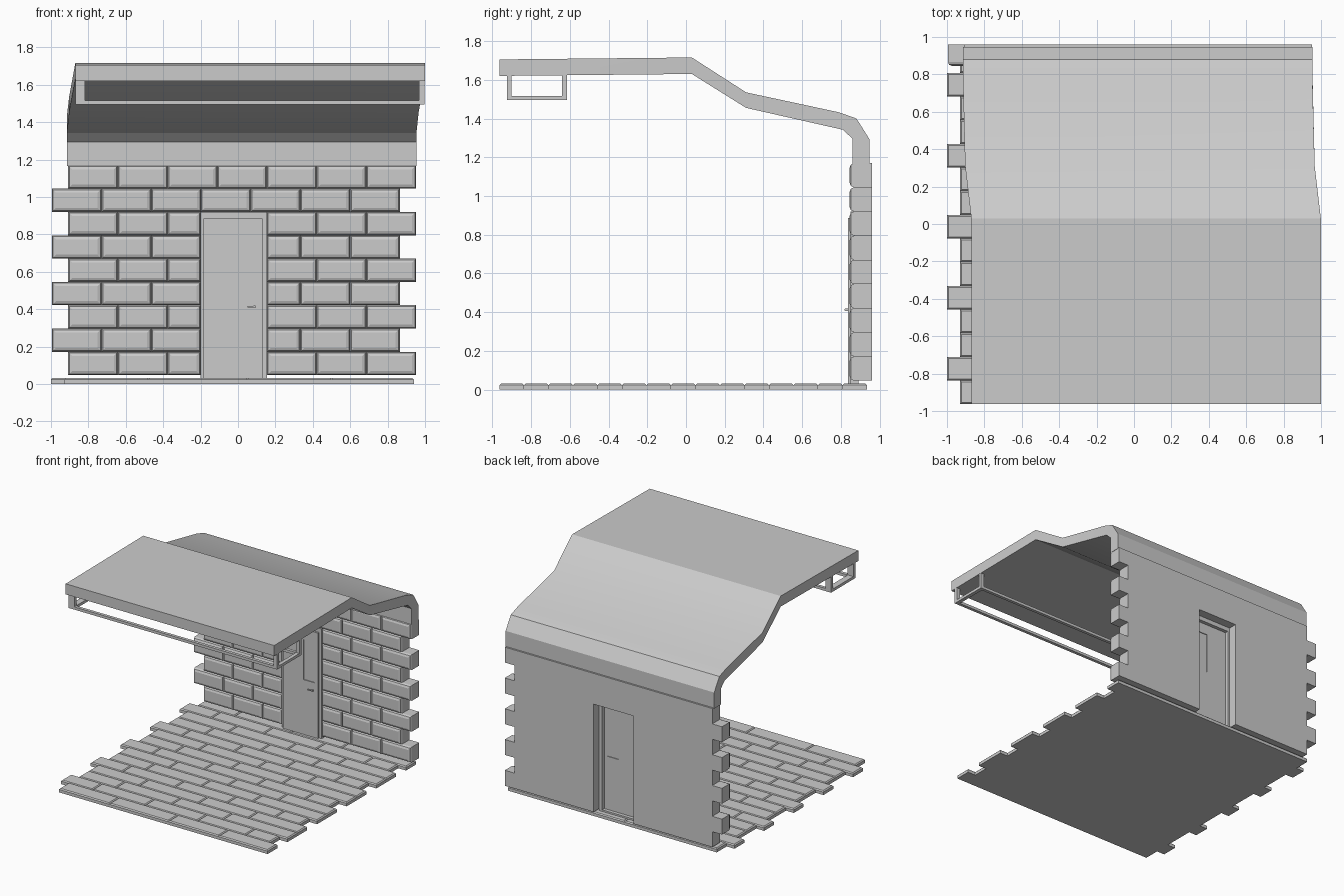
import bpy, bmesh, math

if "Cube" in bpy.data.objects:
    bpy.data.objects.remove(bpy.data.objects["Cube"])


def finish(name, bm, smooth=None):
    bmesh.ops.recalc_face_normals(bm, faces=bm.faces)
    me = bpy.data.meshes.new(name)
    bm.to_mesh(me)
    bm.free()
    ob = bpy.data.objects.new(name, me)
    bpy.context.collection.objects.link(ob)
    if smooth:
        bpy.ops.object.select_all(action='DESELECT')
        ob.select_set(True)
        bpy.context.view_layer.objects.active = ob
        bpy.ops.object.shade_smooth_by_angle(angle=math.radians(smooth))
    return ob


def box(bm, x0, x1, y0, y1, z0, z1, bevel=0, side=None, segments=1):
    """Box; optionally bevels the rim of one face: side is (axis, coordinate)."""
    vs = [bm.verts.new((x, y, z)) for x in (x0, x1) for y in (y0, y1) for z in (z0, z1)]
    fs = [bm.faces.new([vs[i] for i in q]) for q in
          ((0, 1, 3, 2), (4, 6, 7, 5), (0, 4, 5, 1), (2, 3, 7, 6), (0, 2, 6, 4), (1, 5, 7, 3))]
    if bevel:
        axis, pos = side
        face = next(f for f in fs if all(abs(v.co[axis] - pos) < 1e-6 for v in f.verts))
        bmesh.ops.bevel(bm, geom=list(face.edges), offset=bevel, segments=segments,
                        profile=0.5, affect='EDGES')


def ring(bm, outer, inner, d0, d1, place):
    """Rectangular ring between two rectangles (u0,u1,v0,v1), extruded d0..d1."""
    loops = []
    for d in (d0, d1):
        for u0, u1, v0, v1 in (outer, inner):
            loops.append([bm.verts.new(place(u, v, d)) for u, v in
                          ((u0, v0), (u1, v0), (u1, v1), (u0, v1))])
    a, b, c, e = loops
    for p, q in ((a, b), (b, e), (e, c), (c, a)):
        for i in range(4):
            j = (i + 1) % 4
            bm.faces.new((p[i], p[j], q[j], q[i]))


def upright(u, v, d):
    return (u, d, v)


def level(u, v, d):
    return (u, v, d)


# Roof: bent slab that shifts sideways past the ridge
# (outer y, outer z, inner y, inner z, left x)
profile = [(-0.963, 1.705, -0.963, 1.62, -0.87), (0.03, 1.715, 0.03, 1.63, -0.87),
           (0.31, 1.535, 0.31, 1.455, -0.903), (0.79, 1.432, 0.81, 1.342, -0.915),
           (0.88, 1.40, 0.86, 1.295, -0.915), (0.946, 1.295, 0.86, 1.28, -0.915),
           (0.946, 1.165, 0.86, 1.165, -0.915)]
bm = bmesh.new()
stations = []
for yo, zo, yi, zi, x in profile:
    stations.append([bm.verts.new(p) for p in
                     ((x, yo, zo), (x + 1.869, yo, zo), (x + 1.869, yi, zi), (x, yi, zi))])
for s, t in zip(stations, stations[1:]):
    for i in range(4):
        j = (i + 1) % 4
        bm.faces.new((s[i], s[j], t[j], t[i]))
bm.faces.new(stations[0])
bm.faces.new(stations[-1])
finish("roof", bm, 30)

# Hanging frame under the front edge of the roof
bm = bmesh.new()
X0, X1, Y0, Y1 = -0.869, 0.998, -0.925, -0.615
ring(bm, (X0, X1, Y0, Y1), (X0 + 0.05, X1 - 0.03, Y0 + 0.025, Y1 - 0.025), 1.495, 1.517, level)
for x0, x1 in ((X0, X0 + 0.05), (X1 - 0.03, X1)):
    for y0, y1 in ((Y0, Y0 + 0.025), (Y1 - 0.025, Y1)):
        box(bm, x0, x1, y0, y1, 1.517, 1.625)
finish("hanging_frame", bm)

# Brick wall: staggered courses with a gap for the door
W, H, BASE = 0.2657, 0.1247, 0.047
GAP0, GAP1 = -0.2, 0.155
bm = bmesh.new()
for row in range(9):
    start = -0.908 if row % 2 == 0 else -0.995
    z = BASE + row * H
    for k in range(7):
        a, b = start + k * W, start + (k + 1) * W
        spans = [(a, b)]
        if row < 7:
            spans = [(a, min(b, GAP0)), (max(a, GAP1), b)]
        for p, q in spans:
            if q - p > 0.03:
                box(bm, p, q, 0.845, 0.96, z, z + H, 0.022, (1, 0.845), 2)
finish("brick_wall", bm)

# Door frame, door leaf with window opening, pane and handle
bm = bmesh.new()
ring(bm, (GAP0, GAP1, 0.03, 0.92), (-0.182, 0.128, 0.045, 0.885), 0.85, 0.89, upright)
finish("door_frame", bm)
bm = bmesh.new()
WIN = (0.0, 0.102, 0.475, 0.80)
ring(bm, (-0.184, 0.13, 0.032, 0.886), WIN, 0.836, 0.862, upright)
finish("door", bm)
bm = bmesh.new()
box(bm, WIN[0], WIN[1], 0.843, 0.856, WIN[2], WIN[3])
finish("door_window", bm)
bm = bmesh.new()
box(bm, 0.082, 0.093, 0.822, 0.837, 0.406, 0.419)
box(bm, 0.05, 0.093, 0.818, 0.825, 0.409, 0.416)
finish("door_handle", bm)

# Plank floor: every third row is pushed to the left
P = 0.1265
cuts = [[-0.93, -0.48, 0.05, 0.50, 0.94],
        [-1.0, -0.72, -0.25, 0.22, 0.65, 0.87],
        [-0.93, -0.60, -0.10, 0.36, 0.94]]
bm = bmesh.new()
for i in range(15):
    y = -0.963 + i * P
    row = cuts[i % 3]
    for a, b in zip(row, row[1:]):
        box(bm, a, b, y, y + P, 0, 0.032, 0.008, (2, 0.032))
finish("plank_floor", bm)
